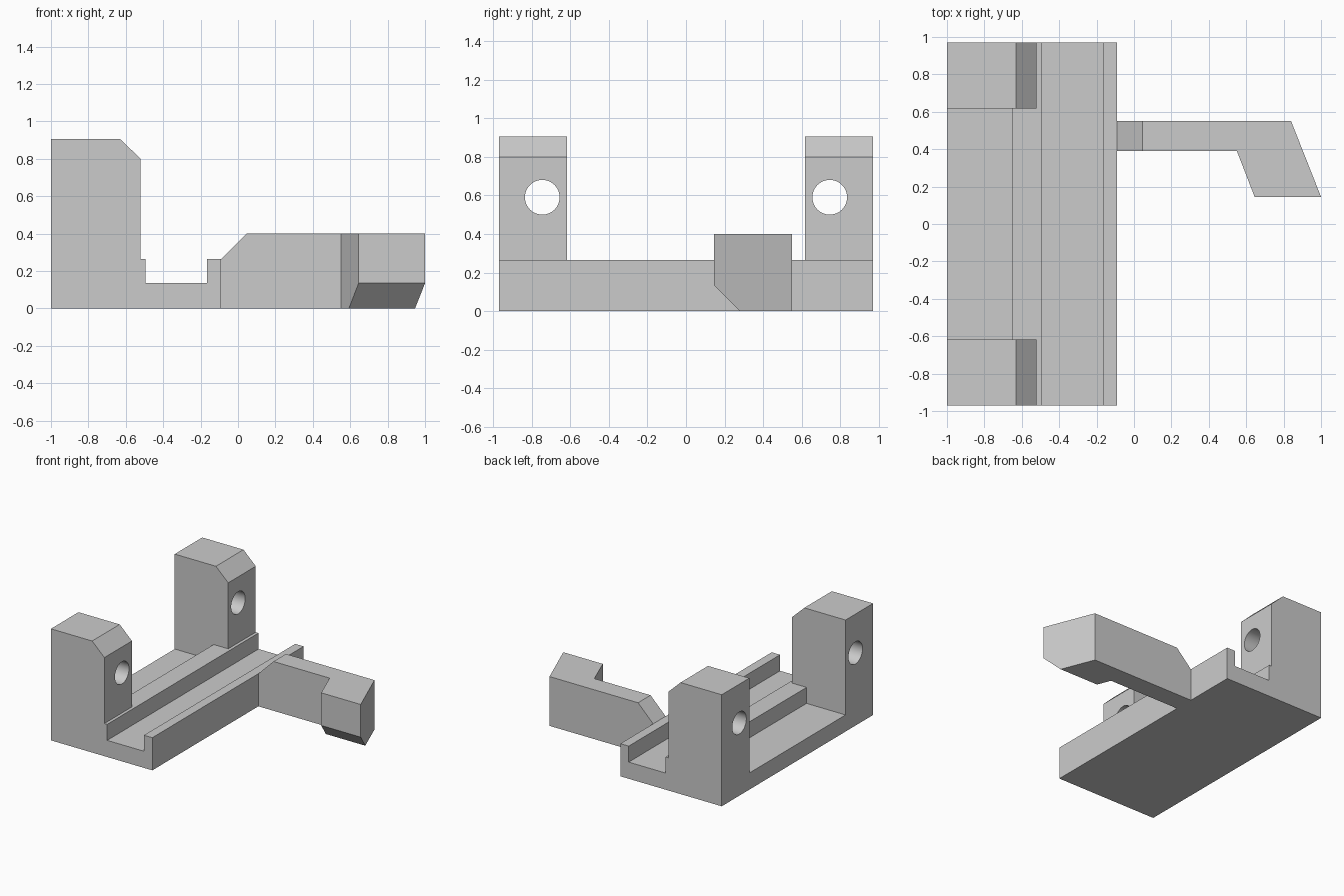
import bpy, bmesh
from mathutils import Vector, Matrix

cube = bpy.data.objects.get("Cube")
if cube:
    bpy.data.objects.remove(cube, do_unlink=True)

grey = bpy.data.materials.new("plain grey")
grey.use_nodes = True
colour = (0.6, 0.6, 0.6, 1)
grey.diffuse_color = colour
grey.node_tree.nodes["Principled BSDF"].inputs["Base Color"].default_value = colour


def make_object(name, bm):
    bmesh.ops.recalc_face_normals(bm, faces=bm.faces)
    mesh = bpy.data.meshes.new(name)
    bm.to_mesh(mesh)
    bm.free()
    mesh.materials.append(grey)
    obj = bpy.data.objects.new(name, mesh)
    bpy.context.collection.objects.link(obj)
    return obj


def prism(points, offset):
    """Extrude a flat outline along an offset."""
    bm = bmesh.new()
    face = bm.faces.new([bm.verts.new(p) for p in points])
    extruded = bmesh.ops.extrude_face_region(bm, geom=[face])["geom"]
    bmesh.ops.translate(bm, vec=offset,
                        verts=[v for v in extruded if isinstance(v, bmesh.types.BMVert)])
    return bm


def slice_off(bm, point, normal):
    """Cut away everything on the normal's side and cap the cut."""
    geom = bm.verts[:] + bm.edges[:] + bm.faces[:]
    bmesh.ops.bisect_plane(bm, geom=geom, plane_co=point, plane_no=normal, clear_outer=True)
    bmesh.ops.holes_fill(bm, edges=[e for e in bm.edges if e.is_boundary])


def combine(target, tool, operation):
    """Apply a boolean and discard the tool object."""
    tool.hide_render = True
    mod = target.modifiers.new(operation.lower(), "BOOLEAN")
    mod.object, mod.operation, mod.solver = tool, operation, "EXACT"
    bpy.context.view_layer.objects.active = target
    bpy.ops.object.modifier_apply(modifier=mod.name)
    bpy.data.objects.remove(tool, do_unlink=True)


HALF, LEDGE, RIM, TOP = 0.97, 0.135, 0.265, 0.905

# Base: ledge, inner rail, groove and outer rim in one profile
profile = [(-1, 0), (-0.09, 0), (-0.09, RIM), (-0.165, RIM), (-0.165, LEDGE),
           (-0.495, LEDGE), (-0.495, RIM), (-0.65, RIM), (-0.65, LEDGE), (-1, LEDGE)]
base = make_object("grooved_base", prism([(x, -HALF, z) for x, z in profile],
                                         Vector((0, 2 * HALF, 0))))

# Chamfered end posts, each bored through along x
post_profile = [(-1, 0), (-0.52, 0), (-0.52, 0.8), (-0.63, TOP), (-1, TOP)]
for side, label in ((-1, "front"), (1, "back")):
    post = make_object(label + "_post",
                       prism([(x, side * HALF, z) for x, z in post_profile],
                             Vector((0, -side * 0.353, 0))))
    combine(base, post, "UNION")
    bm = bmesh.new()
    bmesh.ops.create_cone(bm, cap_ends=True, segments=48, radius1=0.09, radius2=0.09, depth=1,
                          matrix=Matrix.Translation((-0.75, side * 0.745, 0.59))
                          @ Matrix.Rotation(1.5707963, 4, "Y"))
    combine(base, make_object(label + "_bore", bm), "DIFFERENCE")

# Hooked side arm: plan outline, sloped at the root and under the hook
plan = [(-0.09, 0.39), (0.55, 0.39), (0.645, 0.145), (1, 0.145), (0.84, 0.55), (-0.09, 0.55)]
bm = prism([(x, y, 0) for x, y in plan], Vector((0, 0, 0.4)))
slice_off(bm, (-0.09, 0.4, RIM), (-1, 0, 1))
slice_off(bm, (0.8, 0.145, LEDGE), (0, -1, -1))
arm = make_object("hooked_arm", bm)

# Smooth bores, crisp edges
for obj in (base, arm):
    bpy.ops.object.select_all(action="DESELECT")
    obj.select_set(True)
    bpy.context.view_layer.objects.active = obj
    bpy.ops.object.shade_smooth_by_angle(angle=0.5)
